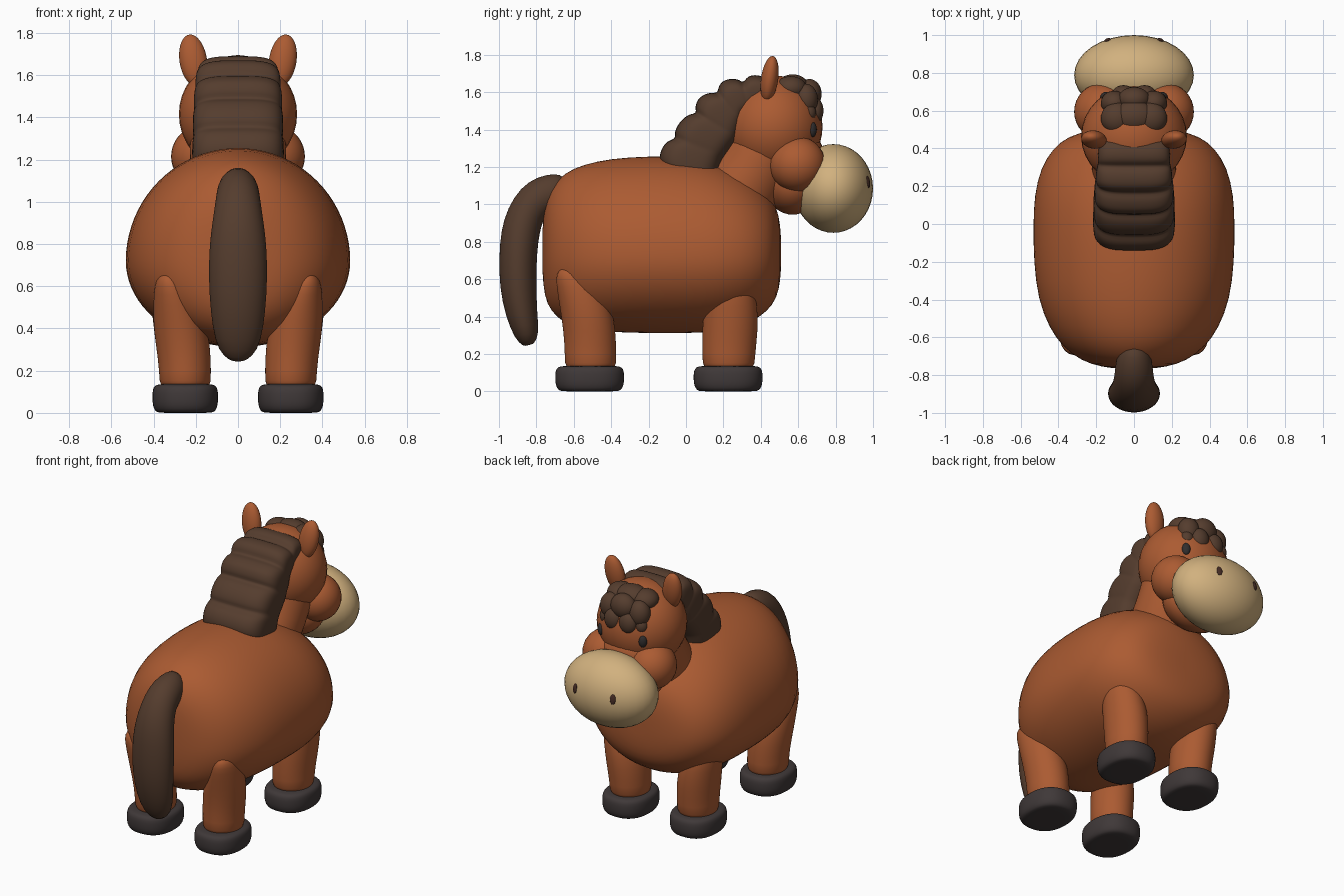
import bpy, bmesh, math
from mathutils import Vector, Matrix, Euler

if "Cube" in bpy.data.objects:
    bpy.data.objects.remove(bpy.data.objects["Cube"])


def material(name, rgb):
    m = bpy.data.materials.new(name)
    m.use_nodes = True
    m.diffuse_color = (*rgb, 1)
    m.node_tree.nodes["Principled BSDF"].inputs["Base Color"].default_value = (*rgb, 1)
    return m


coat = material("chestnut coat", (0.41, 0.105, 0.032))
hair = material("dark brown hair", (0.09, 0.046, 0.027))
cream = material("cream muzzle", (0.64, 0.44, 0.21))
hoof_grey = material("dark hoof", (0.05, 0.04, 0.04))
eye_black = material("eye black", (0.03, 0.027, 0.027))
nostril_brown = material("nostril brown", (0.06, 0.025, 0.018))


def finish(name, bm, mat, subdivide=0):
    bmesh.ops.recalc_face_normals(bm, faces=bm.faces)
    for f in bm.faces:
        f.smooth = True
    mesh = bpy.data.meshes.new(name)
    bm.to_mesh(mesh)
    bm.free()
    mesh.materials.append(mat)
    obj = bpy.data.objects.new(name, mesh)
    bpy.context.collection.objects.link(obj)
    if subdivide:
        obj.modifiers.new("smooth", "SUBSURF").levels = subdivide
        obj.modifiers["smooth"].render_levels = subdivide
    return obj


def ellipsoid(name, centre, radii, mat, tilt=(0, 0, 0)):
    bm = bmesh.new()
    bmesh.ops.create_uvsphere(bm, u_segments=32, v_segments=20, radius=1)
    bm.transform(Matrix.LocRotScale(Vector(centre), Euler([math.radians(a) for a in tilt]), Vector(radii)))
    return finish(name, bm, mat)


def loft(name, rings, mat, power=1.0, segments=28):
    """Skin rings of (centre, side, up, down) vectors and close both ends."""
    bm = bmesh.new()
    loops = []
    for c, side, up, down in rings:
        loop = []
        for i in range(segments):
            a = math.tau * i / segments
            co, si = math.cos(a), math.sin(a)
            x = math.copysign(abs(co) ** power, co)
            h = abs(si) ** power
            loop.append(bm.verts.new(c + side * x + (up if si > 0 else down) * h))
        loops.append(loop)
    for a, b in zip(loops, loops[1:]):
        for i in range(segments):
            j = (i + 1) % segments
            bm.faces.new((a[i], a[j], b[j], b[i]))
    for loop, ring in ((loops[0], rings[0]), (loops[-1], rings[-1])):
        tip = bm.verts.new(ring[0] + (ring[2] + ring[3]) / 2)
        for i in range(segments):
            bm.faces.new((tip, loop[i], loop[(i + 1) % segments]))
    return finish(name, bm, mat, 1)


def upright(z, x, y, rx, ry):
    v = Vector((0, ry, 0))
    return Vector((x, y, z)), Vector((rx, 0, 0)), v, -v


def strip(back, front, half_width):
    """Ring spanning two points in the side plane."""
    b, f = Vector((0, *back)), Vector((0, *front))
    return (b + f) / 2, Vector((half_width, 0, 0)), (b - f) / 2, (f - b) / 2


# Barrel body: y, half width, bottom, top
body = [(-0.768, 0.06, 0.64, 0.86), (-0.758, 0.17, 0.51, 1.0), (-0.725, 0.28, 0.43, 1.09),
        (-0.65, 0.38, 0.36, 1.17), (-0.55, 0.45, 0.33, 1.215), (-0.4, 0.51, 0.315, 1.247),
        (-0.2, 0.533, 0.31, 1.26), (0, 0.535, 0.31, 1.255), (0.15, 0.53, 0.315, 1.23),
        (0.3, 0.495, 0.345, 1.17), (0.4, 0.43, 0.40, 1.10), (0.465, 0.35, 0.46, 1.03),
        (0.498, 0.23, 0.54, 0.94), (0.508, 0.09, 0.64, 0.84)]
loft("body", [(Vector((0, y, 0.72)), Vector((w, 0, 0)), Vector((0, 0, t - 0.72)), Vector((0, 0, b - 0.72)))
              for y, w, b, t in body], coat, segments=40)

# Legs and hooves
rear_leg = [(0.1, 0.25, -0.51, 0.125, 0.14), (0.2, 0.25, -0.51, 0.122, 0.138), (0.32, 0.26, -0.515, 0.13, 0.14),
            (0.45, 0.28, -0.535, 0.125, 0.14), (0.57, 0.31, -0.575, 0.09, 0.12),
            (0.63, 0.325, -0.61, 0.065, 0.085), (0.66, 0.33, -0.625, 0.03, 0.04)]
front_leg = [(0.1, 0.25, 0.228, 0.125, 0.14), (0.2, 0.25, 0.228, 0.122, 0.142), (0.32, 0.26, 0.235, 0.13, 0.15),
             (0.45, 0.28, 0.24, 0.125, 0.145), (0.58, 0.32, 0.24, 0.1, 0.12), (0.65, 0.33, 0.24, 0.04, 0.05)]
hoof = [(0, 0.8), (0.006, 0.91), (0.035, 0.99), (0.075, 1), (0.11, 0.99), (0.13, 0.93), (0.137, 0.78)]
for label, s in (("left", 1), ("right", -1)):
    for end, rings, y in (("rear", rear_leg, -0.515), ("front", front_leg, 0.225)):
        loft(f"{end}_leg_{label}", [upright(z, s * x, cy, rx, ry) for z, x, cy, rx, ry in rings], coat)
        loft(f"{end}_hoof_{label}", [upright(z, s * 0.25, y, 0.157 * k, 0.186 * k) for z, k in hoof],
             hoof_grey, 0.85)

# Neck, skull and jaw
loft("neck", [strip((0.02, 1.08), (0.44, 0.88), 0.22), strip((0.12, 1.2), (0.5, 1.02), 0.225),
              strip((0.2, 1.32), (0.57, 1.12), 0.23), strip((0.24, 1.43), (0.62, 1.28), 0.23),
              strip((0.3, 1.52), (0.6, 1.42), 0.18)], coat)
ellipsoid("head", (0, 0.465, 1.415), (0.28, 0.265, 0.275), coat)
ellipsoid("jaw", (0, 0.57, 1.11), (0.22, 0.15, 0.165), coat)
ellipsoid("nose_bridge", (0, 0.58, 1.27), (0.2, 0.155, 0.14), coat)
ellipsoid("muzzle", (0, 0.788, 1.085), (0.317, 0.212, 0.237), cream)

# Paired face details
for label, s in (("left", 1), ("right", -1)):
    ellipsoid(f"cheek_{label}", (s * 0.17, 0.595, 1.215), (0.147, 0.15, 0.148), coat)
    ellipsoid(f"ear_{label}", (s * 0.212, 0.447, 1.67), (0.065, 0.046, 0.125), coat, (-8, s * 9, 0))
    ellipsoid(f"eye_{label}", (s * 0.155, 0.677, 1.4), (0.026, 0.02, 0.04), eye_black, (0, 0, -s * 35))
    ellipsoid(f"nostril_{label}", (s * 0.14, 0.974, 1.12), (0.018, 0.008, 0.032), nostril_brown, (8, 0, -s * 20))

# Mane: scalloped rolls from the withers to the crown
mane_back = [(-0.13, 1.2), (-0.08, 1.33), (0.02, 1.45), (0.1, 1.55), (0.21, 1.63), (0.33, 1.66), (0.45, 1.65)]
mane_front = [(0.16, 1.13), (0.2, 1.24), (0.27, 1.33), (0.3, 1.4), (0.31, 1.46), (0.34, 1.5), (0.44, 1.52)]


def along(points, t):
    f = t * (len(points) - 1)
    i = min(int(f), len(points) - 2)
    return Vector(points[i]).lerp(Vector(points[i + 1]), f - i)


mane = []
steps, rolls = 40, 5
for n in range(steps + 1):
    t = n / steps
    b, f = along(mane_back, t), along(mane_front, t)
    puff = abs(math.sin(rolls * math.pi * t)) ** 0.6
    b += (b - f).normalized() * (0.04 * puff - 0.005)
    mane.append(strip(b, f, 0.212 - 0.035 * t ** 2 + 0.006 * puff))
loft("mane", mane, hair, 0.6, 36)

# Forelock: a cluster of soft lumps over the brow
lumps = [(0, 0.57, 1.63, 0.11, 0.085, 0.065), (0.09, 0.56, 1.62, 0.085, 0.085, 0.065),
         (0, 0.66, 1.59, 0.085, 0.065, 0.08), (0.105, 0.64, 1.56, 0.07, 0.065, 0.085),
         (0.055, 0.69, 1.5, 0.06, 0.045, 0.07), (0.13, 0.655, 1.49, 0.042, 0.04, 0.05)]
for n, (x, y, z, *radii) in enumerate(lumps):
    for s in ((1, -1) if x else (1,)):
        ellipsoid(f"forelock_lump_{n}{'_right' if s < 0 else ''}", (s * x, y, z), radii, hair)

# Tail: drooping and widest low down, ending in a blunt point
loft("tail", [strip((-0.65, 1.15), (-0.63, 1.02), 0.05), strip((-0.7, 1.168), (-0.65, 0.98), 0.085),
              strip((-0.8, 1.147), (-0.71, 0.96), 0.1), strip((-0.885, 1.09), (-0.755, 0.93), 0.105),
              strip((-0.955, 0.98), (-0.775, 0.88), 0.118), strip((-0.99, 0.86), (-0.79, 0.8), 0.132),
              strip((-1.0, 0.72), (-0.798, 0.7), 0.14), strip((-0.998, 0.56), (-0.8, 0.56), 0.137),
              strip((-0.965, 0.4), (-0.795, 0.41), 0.122), strip((-0.915, 0.28), (-0.785, 0.31), 0.095),
              strip((-0.87, 0.24), (-0.81, 0.255), 0.04)], hair)
